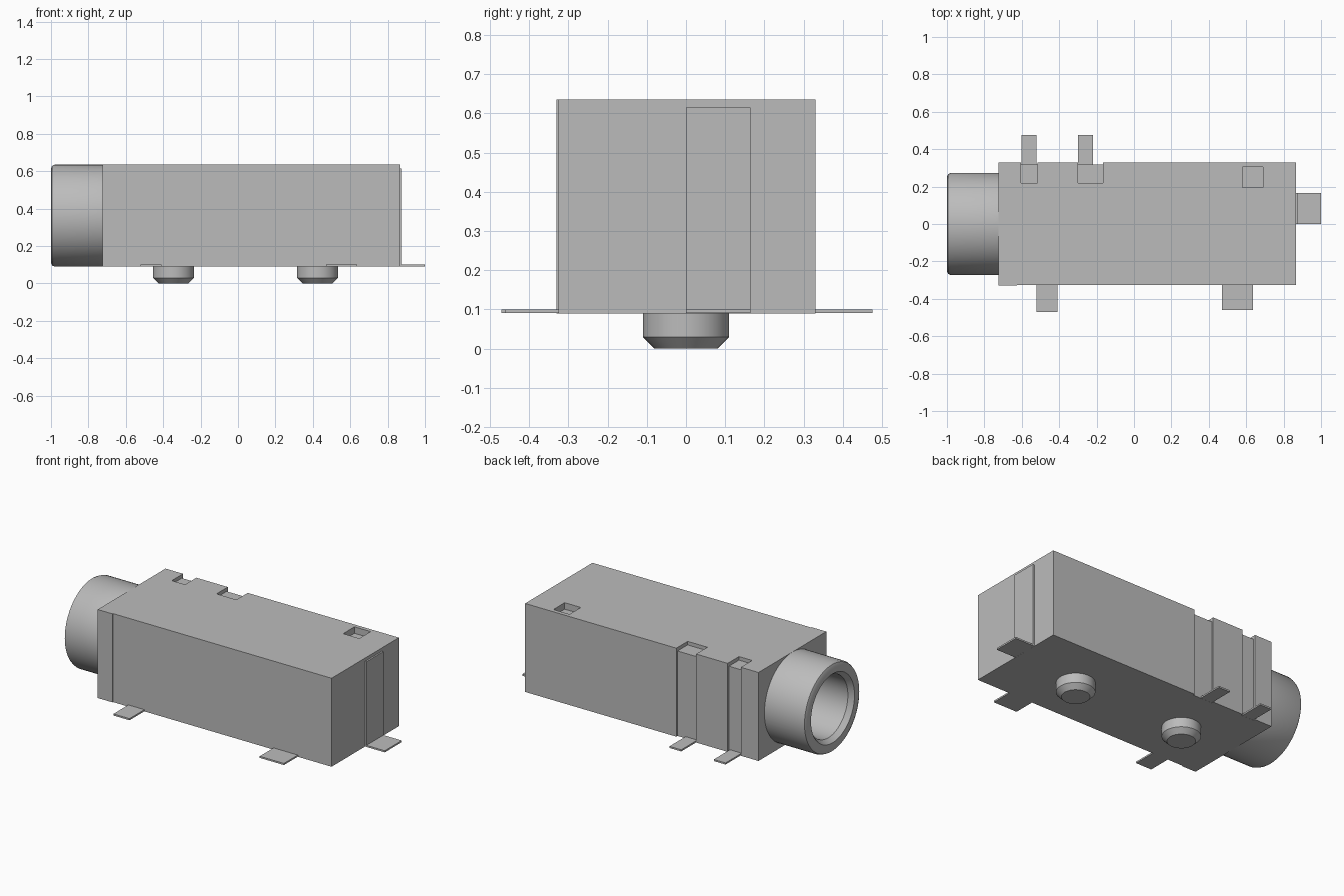
import bpy, bmesh, math
from mathutils import Vector, Matrix

cube = bpy.data.objects.get("Cube")
if cube:
    bpy.data.objects.remove(cube, do_unlink=True)

grey = bpy.data.materials.new("plain grey")
grey.use_nodes = True
GREY = (0.5, 0.5, 0.5, 1)
grey.diffuse_color = GREY
grey.node_tree.nodes["Principled BSDF"].inputs["Base Color"].default_value = GREY


def finish(name, bm):
    bmesh.ops.recalc_face_normals(bm, faces=bm.faces)
    mesh = bpy.data.meshes.new(name)
    bm.to_mesh(mesh)
    bm.free()
    mesh.materials.append(grey)
    ob = bpy.data.objects.new(name, mesh)
    bpy.context.collection.objects.link(ob)
    return ob


def box(name, x, y, z):
    bm = bmesh.new()
    lo, hi = Vector((x[0], y[0], z[0])), Vector((x[1], y[1], z[1]))
    size = Matrix.Diagonal((*(hi - lo), 1))
    bmesh.ops.create_cube(bm, size=1, matrix=Matrix.Translation((lo + hi) / 2) @ size)
    return finish(name, bm)


def lathe(name, profile, origin, axis, closed=False, steps=64):
    """Spin (distance along axis, radius) points around the axis."""
    bm = bmesh.new()
    side = Vector((0, 1, 0))
    o, a = Vector(origin), Vector(axis)
    verts = [bm.verts.new(o + a * d + side * r) for d, r in profile]
    ends = verts + verts[:1] if closed else verts
    edges = [bm.edges.new(p) for p in zip(ends, ends[1:])]
    bmesh.ops.spin(bm, geom=verts + edges, cent=o, axis=a,
                   angle=math.tau, steps=steps, use_duplicate=False)
    bmesh.ops.remove_doubles(bm, verts=bm.verts, dist=0.0001)
    ob = finish(name, bm)
    select(ob)
    bpy.ops.object.shade_smooth_by_angle(angle=math.radians(30))
    return ob


def select(ob):
    bpy.ops.object.select_all(action='DESELECT')
    ob.select_set(True)
    bpy.context.view_layer.objects.active = ob


def cut(target, cutter):
    cutter.hide_render = True
    mod = target.modifiers.new("cut", 'BOOLEAN')
    mod.operation = 'DIFFERENCE'
    mod.solver = 'EXACT'
    mod.object = cutter
    select(target)
    bpy.ops.object.modifier_apply(modifier=mod.name)
    bpy.data.objects.remove(cutter, do_unlink=True)


BOTTOM, TOP = 0.09, 0.635
AXIS_Z = (BOTTOM + TOP) / 2
BORE = 0.19
BORE_END = 0.3

# Housing with its shallow front step
housing = box("housing", (-0.725, 0.865), (-0.33, 0.33), (BOTTOM, TOP))
cut(housing, box("front_step", (-0.625, 1), (-0.5, -0.325), (0, 1)))

# Back grooves with a notch at the top of each
for x in ((-0.605, -0.515), (-0.3, -0.165)):
    cut(housing, box("groove", x, (0.318, 0.5), (0, 1)))
    cut(housing, box("notch", x, (0.22, 0.5), (TOP - 0.022, 1)))

# Square pocket on top
cut(housing, box("pocket", (0.58, 0.69), (0.195, 0.305), (TOP - 0.04, 1)))

# Socket bore through the housing
cut(housing, lathe("bore", [(-0.8, 0), (-0.8, BORE), (BORE_END, BORE), (BORE_END, 0)],
                   (0, 0, AXIS_Z), (1, 0, 0)))

# Round socket barrel with rounded rim
R = (TOP - BOTTOM) / 2
lathe("socket_barrel",
      [(-0.724, BORE), (-0.724, R), (-0.98, R), (-0.994, R - 0.006), (-1, R - 0.02),
       (-1, 0.212), (-0.97, BORE)],
      (0, 0, AXIS_Z), (1, 0, 0), closed=True)

# Locating pegs underneath
for name, x in (("right_peg", -0.345), ("left_peg", 0.425)):
    lathe(name, [(0, 0), (0, 0.08), (0.03, 0.11), (0.1, 0.11), (0.1, 0)],
          (x, 0, 0), (0, 0, 1), steps=48)

# Flat solder tabs
for name, x, y in (("front_right_tab", (-0.52, -0.41), (-0.47, -0.31)),
                   ("front_left_tab", (0.47, 0.635), (-0.46, -0.31)),
                   ("back_right_tab", (-0.602, -0.522), (0.3, 0.475)),
                   ("back_middle_tab", (-0.3, -0.22), (0.3, 0.475)),
                   ("end_tab", (0.85, 1.0), (0, 0.165))):
    box(name, x, y, (BOTTOM + 0.0005, BOTTOM + 0.0105))

# Upright contact strip on the end
box("end_strip", (0.85, 0.875), (0, 0.165), (BOTTOM + 0.001, 0.615))
